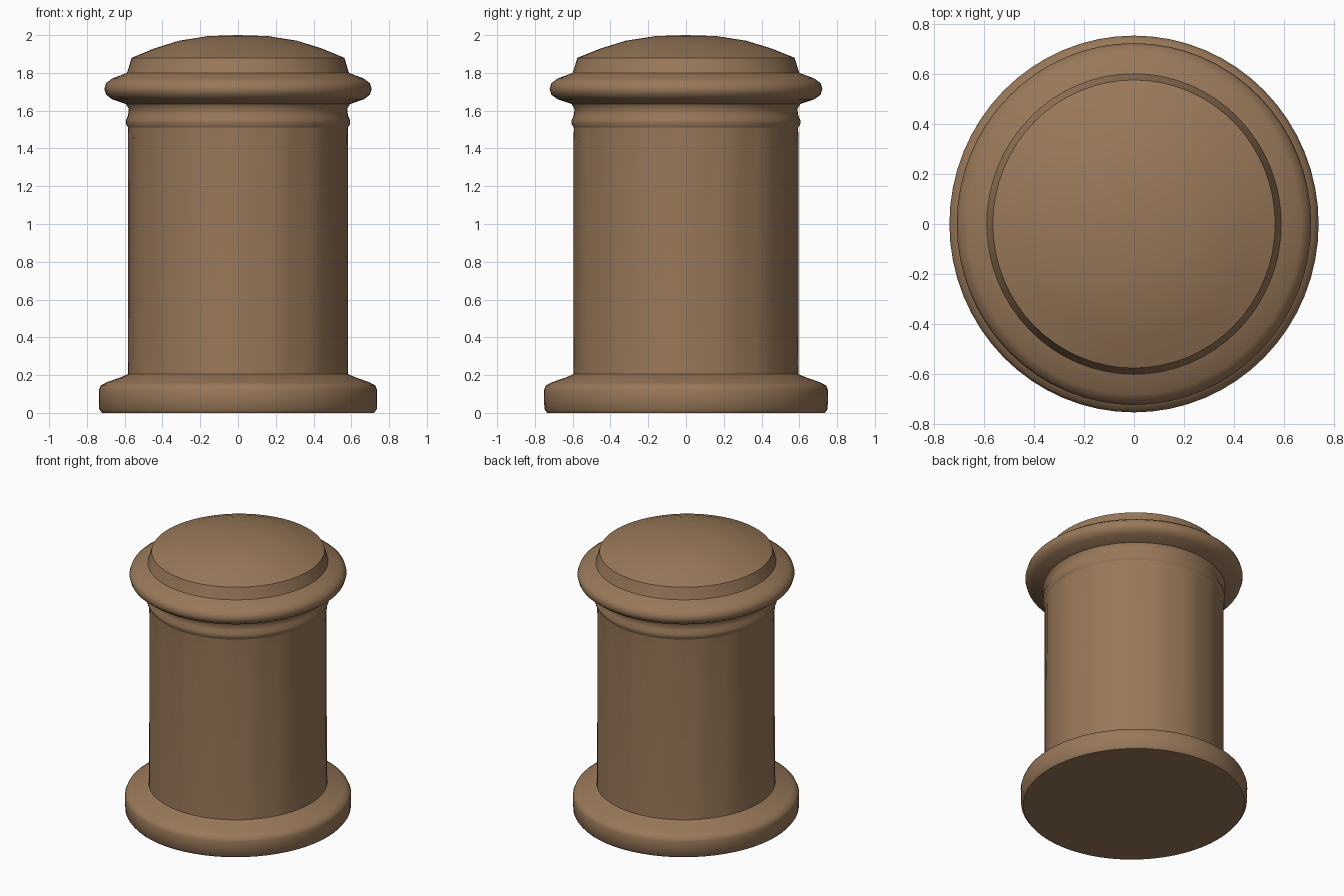
import bpy
import bmesh
import math

cube = bpy.data.objects.get("Cube")
if cube:
    bpy.data.objects.remove(cube, do_unlink=True)

SIDES = 64
FLUTES = 16
WIDTH = 0.98  # column is slightly narrower across x

stone = bpy.data.materials.new("brown stone")
stone.use_nodes = True
color = (0.32, 0.19, 0.10, 1)
stone.diffuse_color = color
bsdf = stone.node_tree.nodes["Principled BSDF"]
bsdf.inputs["Base Color"].default_value = color
bsdf.inputs["Roughness"].default_value = 0.9


def lathe(name, profile, flute=None):
    """Revolve (radius, height) points listed from bottom to top."""
    bm = bmesh.new()
    rings = []
    for i, (r, z) in enumerate(profile):
        if r == 0:
            rings.append([bm.verts.new((0, 0, z))] * SIDES)
            continue
        ring = []
        for k in range(SIDES):
            a = math.tau * k / SIDES
            rr = r
            if flute:
                rr -= flute[i] * (1 - math.cos(FLUTES * a)) / 2
            ring.append(bm.verts.new((WIDTH * rr * math.cos(a), rr * math.sin(a), z)))
        rings.append(ring)
    for low, high in zip(rings, rings[1:]):
        for k in range(SIDES):
            n = (k + 1) % SIDES
            corners = dict.fromkeys((low[k], low[n], high[n], high[k]))
            bm.faces.new(list(corners))
    mesh = bpy.data.meshes.new(name)
    bm.to_mesh(mesh)
    bm.free()
    mesh.materials.append(stone)
    obj = bpy.data.objects.new(name, mesh)
    bpy.context.collection.objects.link(obj)
    bpy.ops.object.select_all(action="DESELECT")
    obj.select_set(True)
    bpy.context.view_layer.objects.active = obj
    bpy.ops.object.shade_smooth_by_angle(angle=math.radians(50))
    return obj


# Round foot with a sloping upper edge
lathe("base", [(0, 0), (0.735, 0), (0.75, 0.02), (0.752, 0.12), (0.742, 0.145),
               (0.71, 0.162), (0.63, 0.19), (0.595, 0.205)])

# Shaft with very shallow flutes that fade out at both ends
lathe("shaft", [(0.595, 0.205), (0.595, 0.3), (0.595, 1.42), (0.594, 1.51)],
      flute=(0, 0.006, 0.01, 0))

# Thin collar and neck
lathe("collar", [(0.594, 1.51), (0.605, 1.53), (0.605, 1.55), (0.594, 1.575),
                 (0.59, 1.61), (0.605, 1.635)])

# Bulging rim
lathe("rim", [(0.605, 1.635), (0.68, 1.66), (0.713, 1.685), (0.722, 1.715),
              (0.713, 1.745), (0.68, 1.77), (0.6, 1.8)])

# Domed cap
lathe("dome", [(0.6, 1.8), (0.59, 1.83), (0.575, 1.88), (0.45, 1.93),
               (0.32, 1.97), (0.16, 1.995), (0, 2)])
